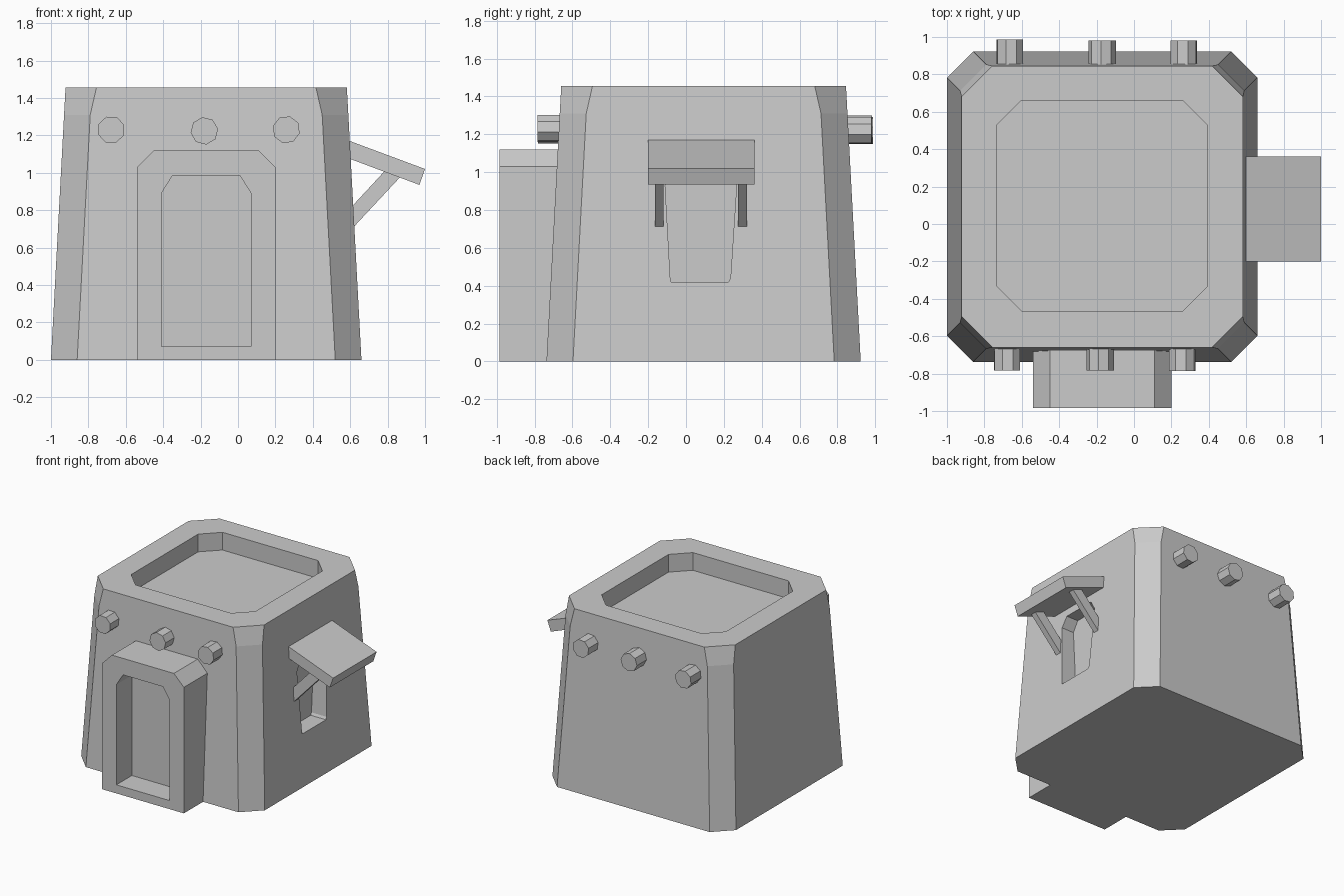
import bpy, bmesh, math
from mathutils import Vector

if "Cube" in bpy.data.objects:
    bpy.data.objects.remove(bpy.data.objects["Cube"])

CX, CY = -0.17, 0.093  # centre of the tower


def add_object(name, bm):
    bmesh.ops.recalc_face_normals(bm, faces=bm.faces[:])
    mesh = bpy.data.meshes.new(name)
    bm.to_mesh(mesh)
    bm.free()
    obj = bpy.data.objects.new(name, mesh)
    bpy.context.collection.objects.link(obj)
    return obj


def loft(name, rings):
    """Bridge equal-length rings of points and cap both ends."""
    bm = bmesh.new()
    loops = [[bm.verts.new(p) for p in ring] for ring in rings]
    n = len(loops[0])
    for a, b in zip(loops, loops[1:]):
        for i in range(n):
            j = (i + 1) % n
            bm.faces.new((a[i], a[j], b[j], b[i]))
    bm.faces.new(loops[0])
    bm.faces.new(loops[-1])
    return add_object(name, bm)


def octagon(half, cut, z, cx=CX, cy=CY):
    """Square with cut corners at height z."""
    h, k = half, half - cut
    pts = [(h, -k), (h, k), (k, h), (-k, h), (-h, k), (-h, -k), (-k, -h), (k, -h)]
    return [(cx + x, cy + y, z) for x, y in pts]


def arch(x0, x1, z0, z1, cx, cz, y):
    """Doorway outline with cut top corners at depth y."""
    return [(x0, y, z0), (x0, y, z1 - cz), (x0 + cx, y, z1),
            (x1 - cx, y, z1), (x1, y, z1 - cz), (x1, y, z0)]


# Tapered tower with a sunken roof
tower = loft("tower", [
    octagon(0.83, 0.14, 0), octagon(0.76, 0.14, 1.31), octagon(0.752, 0.165, 1.455),
    octagon(0.562, 0.13, 1.455, CX, 0.098), octagon(0.562, 0.13, 1.31, CX, 0.098)])

# Window recess in the right wall
outline = [(-0.08, 0.42), (0.225, 0.42), (0.235, 0.44), (0.267, 0.93),
           (0.22, 1.01), (-0.06, 1.01), (-0.11, 0.93), (-0.083, 0.44)]
cutter = loft("window_cutter", [[(x, y, z) for y, z in outline] for x in (0.5, 0.8)])
cutter.hide_render = True
mod = tower.modifiers.new("window", 'BOOLEAN')
mod.operation = 'DIFFERENCE'
mod.solver = 'EXACT'
mod.object = cutter
bpy.context.view_layer.objects.active = tower
bpy.ops.object.modifier_apply(modifier=mod.name)
bpy.data.objects.remove(cutter)

# Door porch with a recessed doorway
outer = (-0.54, 0.20, 0, 1.12, 0.09, 0.09)
inner = (-0.41, 0.07, 0.07, 0.985, 0.06, 0.095)
loft("door_porch", [arch(*outer, -0.66), arch(*outer, -0.985),
                    arch(*inner, -0.985), arch(*inner, -0.785)])

# Awning and its two struts
awning = [(0.57, 1.18), (1.0, 1.02), (0.97, 0.935), (0.57, 1.085)]
strut = [(0.60, 0.81), (0.785, 1.01), (0.87, 0.98), (0.60, 0.69)]
for name, profile, y0, y1 in (("awning", awning, -0.2, 0.362),
                              ("strut_front", strut, -0.165, -0.118),
                              ("strut_back", strut, 0.275, 0.322)):
    loft(name, [[(x, y, z) for x, z in profile] for y in (y0, y1)])

# Eight-sided roof beam ends, slightly uneven: x, inner y, outer y, z, turn in degrees
beams = [(-0.678, -0.62, -0.782, 1.23, 20), (-0.18, -0.62, -0.782, 1.224, 8),
         (0.258, -0.62, -0.785, 1.23, 30), (-0.665, 0.80, 0.987, 1.22, 15),
         (-0.17, 0.80, 0.982, 1.225, 5), (0.266, 0.80, 0.98, 1.22, 28)]
for i, (x, y0, y1, z, turn) in enumerate(beams):
    angles = [math.radians(turn + 45 * k) for k in range(8)]
    loft(f"beam_end_{i + 1}", [[(x + 0.074 * math.cos(a), y, z + 0.074 * math.sin(a))
                                for a in angles] for y in (y0, y1)])
